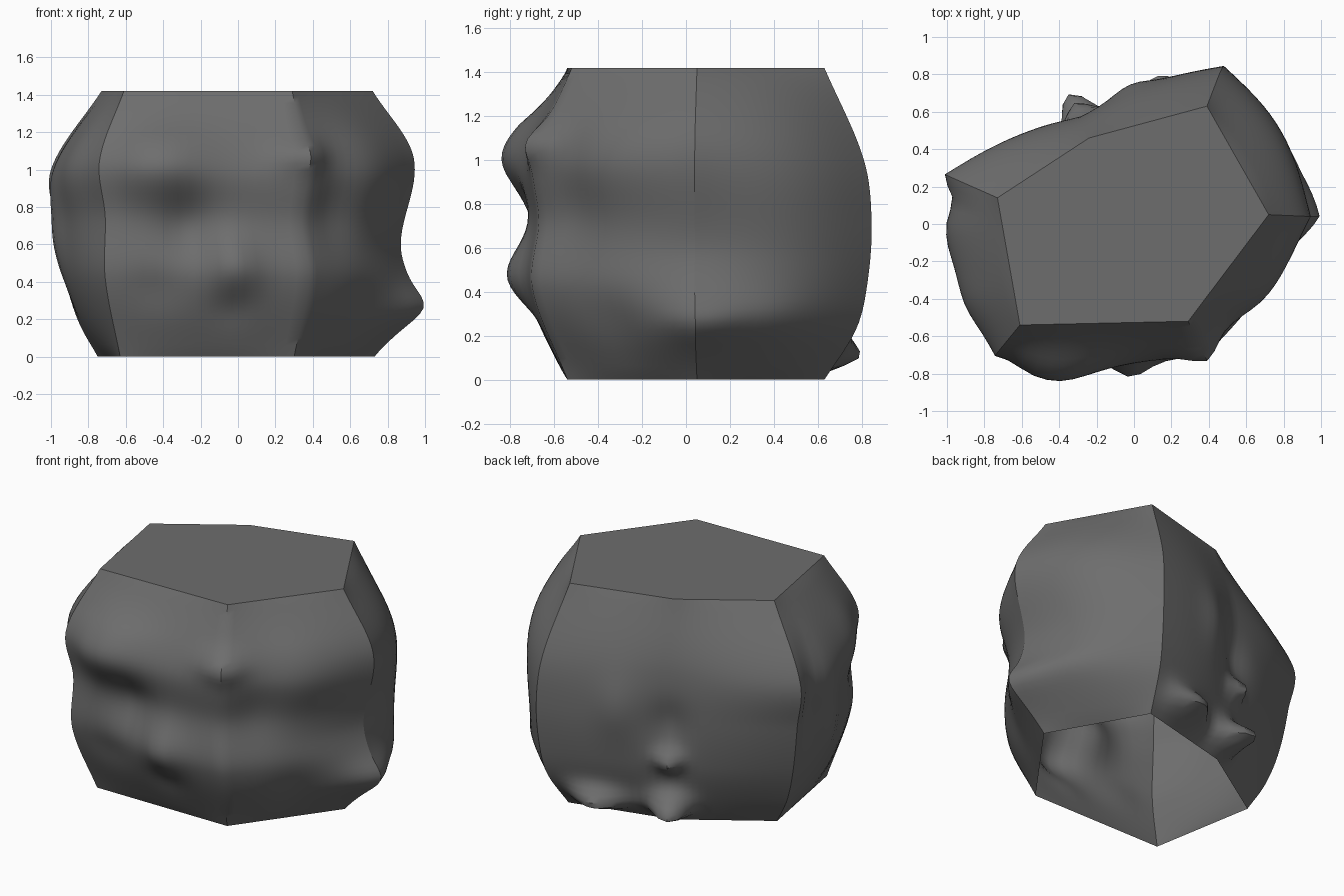
import bpy, bmesh, math
from mathutils import Vector

if "Cube" in bpy.data.objects:
    bpy.data.objects.remove(bpy.data.objects["Cube"])

HEIGHT, ROWS, COLS = 1.42, 44, 16

# Six corner ridges of the boulder, each a path of (z, x, y) from base to top
CORNERS = [
    [(0, -.63, -.54), (.42, -.71, -.68), (.75, -.71, -.67), (1.05, -.74, -.70), (1.42, -.61, -.54)],
    [(0, .30, -.54), (.42, .38, -.70), (.72, .34, -.67), (1.0, .365, -.69), (1.42, .29, -.52)],
    [(0, .73, .05), (.25, .93, .04), (.6, .87, .04), (1.06, .94, .04), (1.42, .72, .05)],
    [(0, .40, .63), (.22, .45, .77), (.4, .47, .82), (.7, .48, .845), (1.0, .46, .81), (1.42, .39, .63)],
    [(0, -.24, .47), (.4, -.28, .57), (1.0, -.28, .57), (1.42, -.24, .46)],
    [(0, -.75, .14), (.18, -.85, .18), (.4, -.92, .22), (.7, -.97, .25), (1.0, -1.0, .26), (1.42, -.73, .14)],
]

# General outward swell of each side
SWELL = [.05, .06, .11, .04, .04, .09]

# Local lumps and hollows: side, position along side, z, amount, width, height
LUMPS = [
    (0, .30, 1.03, .11, .24, .22), (0, .42, .70, -.07, .13, .2), (0, .64, .48, .08, .11, .16),
    (0, .62, .26, -.02, .1, .1), (0, .25, .36, -.02, .15, .12),
    (1, .5, 1.05, .03, .3, .25), (1, .25, .85, -.03, .15, .25), (1, .5, .25, -.03, .2, .15),
    (2, .3, .29, .03, .3, .1),
    (3, .38, .1, .16, .24, .09), (3, .62, .75, .03, .15, .2),
    (5, .12, .85, -.05, .09, .3), (5, .34, .65, .04, .14, .25), (5, .7, 1.0, .02, .15, .25),
]

# Knobs and notches on the ridges: corner, z, amount, width, height
KNOBS = [
    (1, 1.08, .07, .13, .09), (2, .27, .06, .18, .1),
    (4, .10, .22, .15, .1), (4, .43, .09, .09, .07), (4, .66, -.04, .15, .15),
]


def ridge(path, z):
    """Smooth point along a corner path at height z."""
    def slope(i):
        a, b = path[max(i - 1, 0)], path[min(i + 1, len(path) - 1)]
        return [(b[k] - a[k]) / (b[0] - a[0]) for k in (1, 2)]
    i = max(j for j in range(len(path) - 1) if path[j][0] <= z)
    p, q = path[i], path[i + 1]
    h = q[0] - p[0]
    t = (z - p[0]) / h
    m, n = slope(i), slope(i + 1)
    return Vector([(2*t**3 - 3*t*t + 1) * p[k + 1] + (t**3 - 2*t*t + t) * h * m[k]
                   + (3*t*t - 2*t**3) * q[k + 1] + (t**3 - t*t) * h * n[k] for k in (0, 1)])


def side_point(side, u, z):
    """Point on a side between two ridges, pushed out by swell, lumps and knobs."""
    a, b = ridge(CORNERS[side], z), ridge(CORNERS[(side + 1) % 6], z)
    out = Vector((b.y - a.y, a.x - b.x)).normalized()
    ends = max(0, min(1, z / .08, (HEIGHT - z) / .25))
    fade = ends * min(1, u / .15, (1 - u) / .15)
    push = SWELL[side] * math.sin(math.pi * u) * max(0, math.sin(math.pi * z / HEIGHT)) ** .7
    for s, lu, lz, amount, w, h in LUMPS:
        if s == side:
            push += amount * fade * math.exp(-((u - lu) / w) ** 2 - ((z - lz) / h) ** 2)
    p = a.lerp(b, u) + out * push
    radial = p.normalized()
    for corner, kz, amount, w, h in KNOBS:
        d = u if corner == side else 1 - u if corner == (side + 1) % 6 else 9
        p += radial * amount * ends * math.exp(-(d / w) ** 2 - ((z - kz) / h) ** 2)
    return (p.x, p.y, z)


# Boulder skin: flat cut top, open hollow underside
bm = bmesh.new()
rings = []
for r in range(ROWS + 1):
    z = HEIGHT * r / ROWS
    rings.append([bm.verts.new(side_point(s, c / COLS, z)) for s in range(6) for c in range(COLS)])
count = 6 * COLS
for low, high in zip(rings, rings[1:]):
    for i in range(count):
        j = (i + 1) % count
        bm.faces.new((low[i], low[j], high[j], high[i]))
    # Crisp ridges
    for corner in (0, 2, 3, 5):
        bm.edges.get((low[corner * COLS], high[corner * COLS])).smooth = False
bm.faces.new(rings[-1])
mesh = bpy.data.meshes.new("boulder")
bm.to_mesh(mesh)
bm.free()
boulder = bpy.data.objects.new("boulder", mesh)
bpy.context.collection.objects.link(boulder)
bpy.context.view_layer.objects.active = boulder
boulder.select_set(True)
bpy.ops.object.shade_smooth_by_angle(angle=math.radians(40))

# Dark stone
stone = bpy.data.materials.new("dark_stone")
stone.diffuse_color = (.155, .155, .155, 1)
stone.use_nodes = True
stone.node_tree.nodes["Principled BSDF"].inputs["Base Color"].default_value = stone.diffuse_color
mesh.materials.append(stone)
